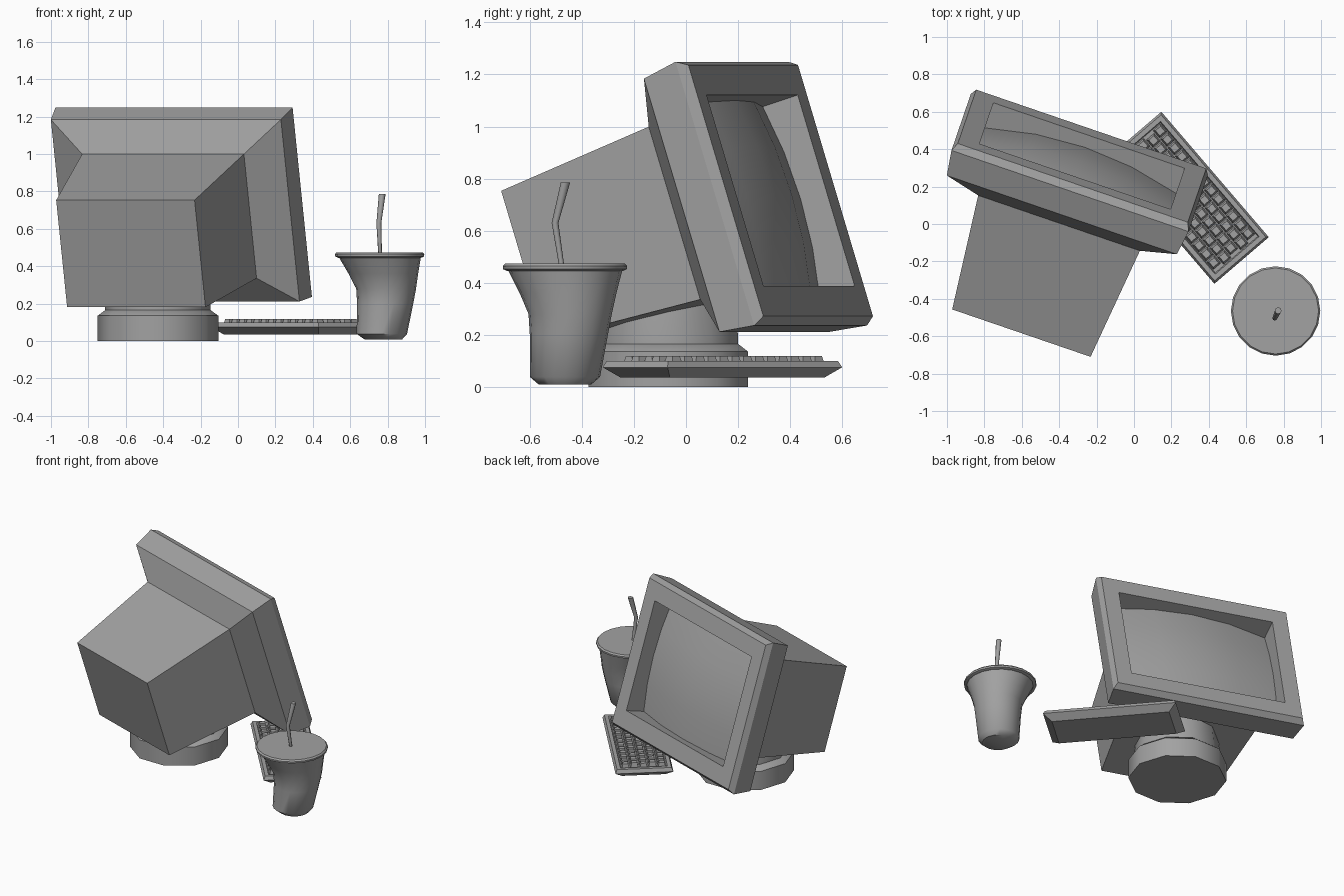
import bpy
import bmesh
from math import cos, sin, pi, radians
from mathutils import Matrix, Vector

if "Cube" in bpy.data.objects:
    bpy.data.objects.remove(bpy.data.objects["Cube"], do_unlink=True)

grey = bpy.data.materials.new("plain_grey")
grey.use_nodes = True
colour = (0.36, 0.36, 0.36, 1)
grey.diffuse_color = colour
grey.node_tree.nodes["Principled BSDF"].inputs["Base Color"].default_value = colour


def rect(w, h, z, x=0, y=0):
    return [Vector((x + a * w, y + b * h, z)) for a, b in ((-1, -1), (1, -1), (1, 1), (-1, 1))]


def circle(r, z, n, x=0, y=0):
    return [Vector((x + r * cos(2 * pi * i / n), y + r * sin(2 * pi * i / n), z)) for i in range(n)]


def loft(bm, rings, start=True, end=True):
    """Skin a stack of equal rings, with optional end caps."""
    rows = [[bm.verts.new(p) for p in ring] for ring in rings]
    n = len(rows[0])
    for a, b in zip(rows, rows[1:]):
        for i in range(n):
            j = (i + 1) % n
            bm.faces.new((a[i], a[j], b[j], b[i]))
    if start:
        bm.faces.new(rows[0][::-1])
    if end:
        bm.faces.new(rows[-1])


def finish(name, bm, matrix=Matrix(), smooth=None):
    mesh = bpy.data.meshes.new(name)
    bm.to_mesh(mesh)
    bm.free()
    mesh.materials.append(grey)
    obj = bpy.data.objects.new(name, mesh)
    bpy.context.collection.objects.link(obj)
    obj.matrix_world = matrix
    if smooth:
        bpy.ops.object.select_all(action="DESELECT")
        obj.select_set(True)
        bpy.context.view_layer.objects.active = obj
        bpy.ops.object.shade_smooth_by_angle(angle=radians(smooth))
    return obj


def part(name, rings, matrix=Matrix(), smooth=None, start=True, end=True):
    bm = bmesh.new()
    loft(bm, rings, start, end)
    return finish(name, bm, matrix, smooth)


# Monitor frame: local x across, y up the screen, z out of the screen
turn, tilt = radians(-18.9), radians(17.5)
across = Vector((cos(turn), sin(turn), 0))
ahead = Vector((-sin(turn), cos(turn), 0))
up = Vector((0, 0, cos(tilt))) - ahead * sin(tilt)
out = ahead * cos(tilt) + Vector((0, 0, sin(tilt)))
# Seen from the screen side the model's left is reversed, so x runs along -across
monitor = Matrix((-across, up, out)).transposed().to_4x4()
monitor.translation = (-0.336, 0.194, 0.6975)

part("monitor_housing", [rect(0.391, 0.30, -0.767), rect(0.457, 0.348, -0.1)], monitor, end=False)
part("monitor_bezel", [rect(0.457, 0.348, -0.1), rect(0.65, 0.51, 0), rect(0.67, 0.531, 0.148),
                       rect(0.65, 0.506, 0.188), rect(0.54, 0.385, 0.188), rect(0.54, 0.385, 0.01)],
     monitor, start=False, end=False)

# Bulging screen
bm = bmesh.new()
bmesh.ops.create_grid(bm, x_segments=4, y_segments=4, size=1)
for v in bm.verts:
    v.co.x *= 0.54
    v.co.y *= 0.385
    v.co.z = 0.158 - 0.27 * (v.co.x ** 2 + v.co.y ** 2)
finish("screen", bm, monitor, 60)

# Stand
foot = Matrix.Translation((-0.428, -0.068, 0))
part("stand_base", [circle(0.3225, 0, 10), circle(0.3225, 0.135, 10), circle(0.282, 0.165, 10)], foot, 40)
part("stand_neck", [circle(0.282, 0.16, 10), circle(0.282, 0.19, 10), circle(0.27, 0.33, 10)], foot, 40)

# Keyboard tray and keys
board = Matrix.Translation((0.288, 0.14, 0)) @ Matrix.Rotation(radians(-49.4), 4, "Z")
part("keyboard_tray", [rect(0.39, 0.145, 0.035), rect(0.4415, 0.1915, 0.075), rect(0.43, 0.18, 0.1),
                       rect(0.405, 0.155, 0.1), rect(0.4, 0.15, 0.08)], board)
bm = bmesh.new()
for row in range(5):
    shift = 0.015 * (row % 2) - 0.0075
    for col in range(13):
        x, y = (col - 6) * 0.06 + shift, (row - 2) * 0.06
        loft(bm, [rect(0.027, 0.027, 0.08, x, y), rect(0.018, 0.018, 0.118, x, y)], start=False)
finish("keyboard_keys", bm, board)

# Cup, lid and bent straw
cup = Matrix.Translation((0.757, -0.465, 0))
part("cup", [circle(0.1, 0.008, 20, 0.02), circle(0.135, 0.038, 20, 0.012), circle(0.15, 0.2, 20, 0.03, 0.015),
             circle(0.16, 0.28, 20, 0.035, 0.02), circle(0.186, 0.36, 20, 0.02, 0.012),
             circle(0.222, 0.455, 20)], cup, 45)
part("cup_lid", [circle(0.222, 0.445, 20), circle(0.238, 0.452, 20), circle(0.239, 0.464, 20),
                 circle(0.23, 0.474, 20)], cup, 30)
part("straw", [circle(0.01, 0.46, 8, 0.003, -0.012), circle(0.013, 0.63, 8, -0.004, -0.038),
               circle(0.018, 0.785, 8, 0.014, 0.002)], cup, 50)
